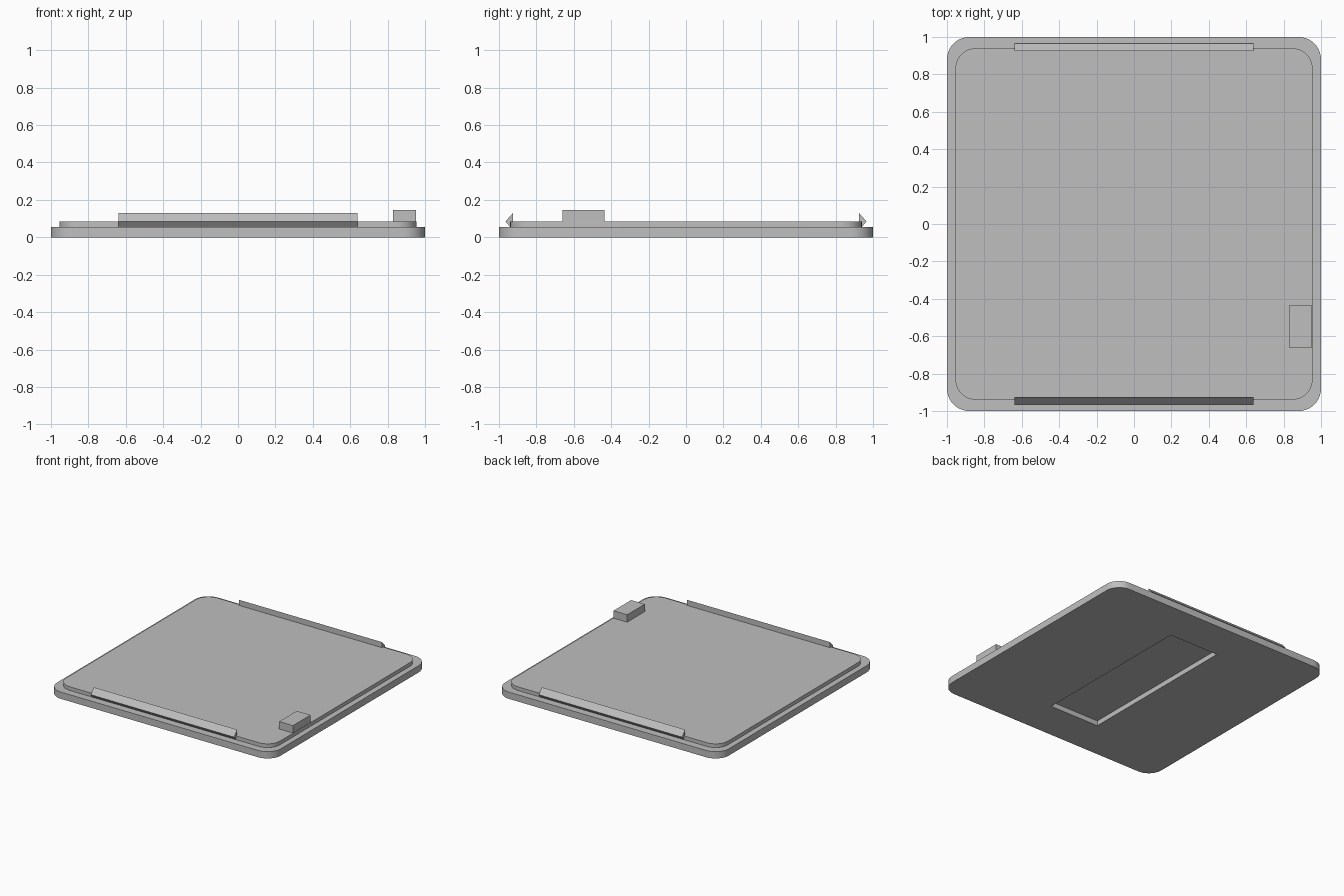
import bpy
import bmesh
import math
from mathutils import Vector

cube = bpy.data.objects.get("Cube")
if cube:
    bpy.data.objects.remove(cube, do_unlink=True)

grey = bpy.data.materials.new("plain grey")
grey.use_nodes = True
colour = (0.52, 0.52, 0.52, 1)
grey.diffuse_color = colour
grey.node_tree.nodes["Principled BSDF"].inputs["Base Color"].default_value = colour


def extrude_profile(name, points, direction, smooth=False):
    """Extrude a flat outline of points into a closed solid."""
    bm = bmesh.new()
    face = bm.faces.new([bm.verts.new(p) for p in points])
    top = bmesh.ops.extrude_face_region(bm, geom=[face], use_keep_orig=True)
    moved = [v for v in top["geom"] if isinstance(v, bmesh.types.BMVert)]
    bmesh.ops.translate(bm, vec=direction, verts=moved)
    bmesh.ops.recalc_face_normals(bm, faces=bm.faces)
    mesh = bpy.data.meshes.new(name)
    bm.to_mesh(mesh)
    bm.free()
    mesh.materials.append(grey)
    obj = bpy.data.objects.new(name, mesh)
    bpy.context.collection.objects.link(obj)
    if smooth:
        bpy.ops.object.select_all(action='DESELECT')
        obj.select_set(True)
        bpy.context.view_layer.objects.active = obj
        bpy.ops.object.shade_smooth_by_angle(angle=math.radians(30))
    return obj


def rounded_plate(name, half_x, half_y, radius, z0, z1, steps=10):
    points = []
    for corner, (sx, sy) in enumerate([(1, 1), (-1, 1), (-1, -1), (1, -1)]):
        for i in range(steps + 1):
            a = math.pi / 2 * (corner + i / steps)
            points.append((sx * (half_x - radius) + radius * math.cos(a),
                           sy * (half_y - radius) + radius * math.sin(a), z0))
    return extrude_profile(name, points, Vector((0, 0, z1 - z0)), smooth=True)


def block(name, x0, x1, y0, y1, z0, z1):
    points = [(x0, y0, z0), (x1, y0, z0), (x1, y1, z0), (x0, y1, z0)]
    return extrude_profile(name, points, Vector((0, 0, z1 - z0)))


# Outer cover plate and the raised inner plate on it
cover = rounded_plate("cover_plate", 1.0, 1.0, 0.12, 0, 0.055)
rounded_plate("inner_plate", 0.955, 0.94, 0.11, 0.055, 0.085)

# Shallow rectangular recess in the underside
cutter = block("recess_cutter", -0.22, 0.22, -0.68, 0.68, -0.05, 0.04)
cutter.hide_render = True
cutter.hide_viewport = True
cut = cover.modifiers.new("recess", 'BOOLEAN')
cut.operation = 'DIFFERENCE'
cut.solver = 'EXACT'
cut.object = cutter

# Wedge-shaped snap ridges along the front and back
for name, side in (("front_snap_ridge", -1), ("back_snap_ridge", 1)):
    profile = [(0.925, 0.055), (0.94, 0.055), (0.965, 0.085), (0.925, 0.13)]
    extrude_profile(name, [(-0.64, side * y, z) for y, z in profile],
                    Vector((1.28, 0, 0)))

# Small locating block by the left edge
block("locating_block", 0.83, 0.953, -0.66, -0.435, 0.08, 0.145)
